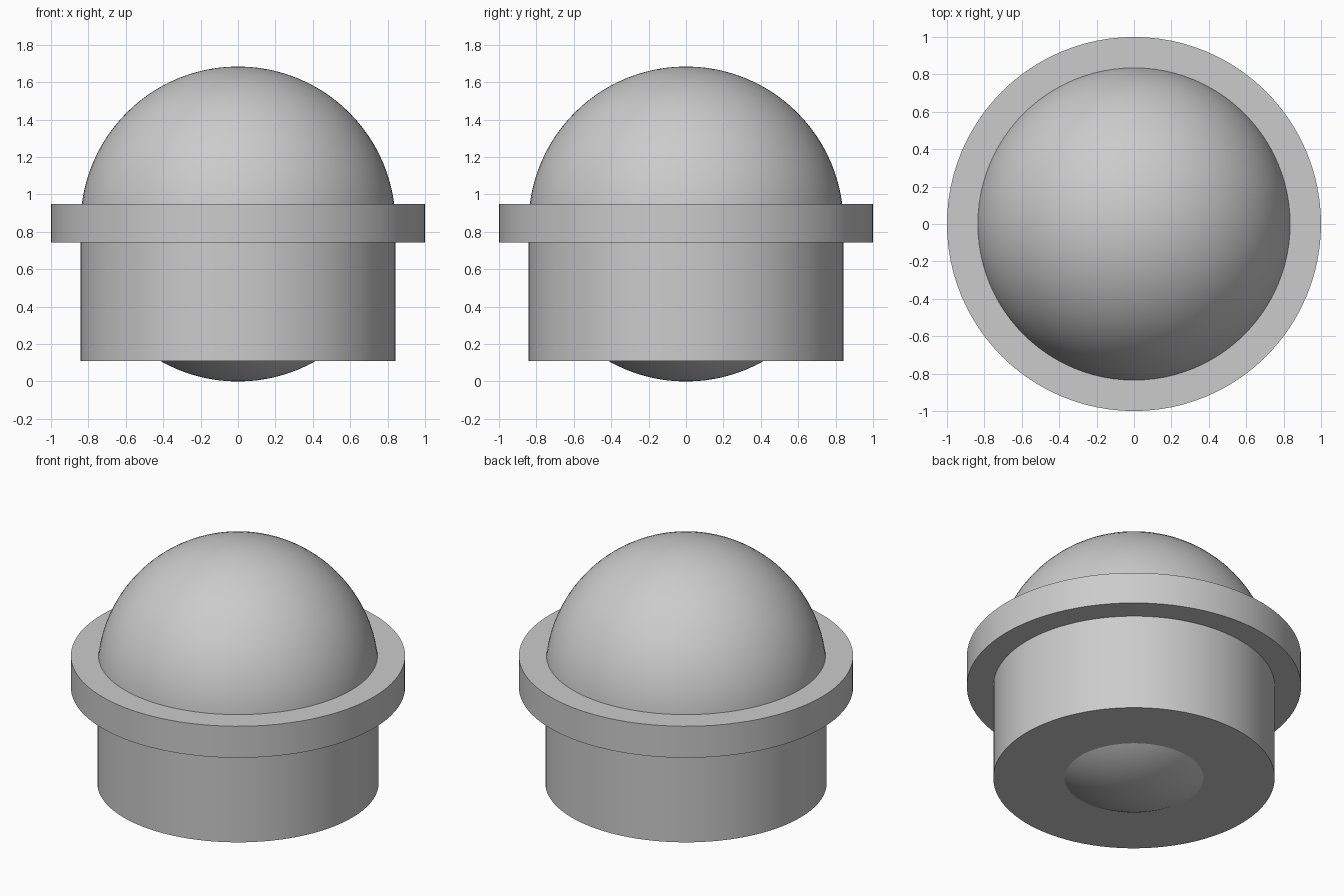
import bpy
import bmesh
import math

if "Cube" in bpy.data.objects:
    bpy.data.objects.remove(bpy.data.objects["Cube"])

SEGMENTS = 96

grey = bpy.data.materials.new("light_grey")
grey.diffuse_color = (0.6, 0.6, 0.6, 1.0)
grey.use_nodes = True
grey.node_tree.nodes["Principled BSDF"].inputs["Base Color"].default_value = grey.diffuse_color


def finish(name, bm):
    """Turn a bmesh into a smooth-shaded grey object with sharp rims."""
    bmesh.ops.recalc_face_normals(bm, faces=bm.faces)
    mesh = bpy.data.meshes.new(name)
    bm.to_mesh(mesh)
    bm.free()
    mesh.materials.append(grey)
    obj = bpy.data.objects.new(name, mesh)
    bpy.context.collection.objects.link(obj)
    bpy.ops.object.select_all(action='DESELECT')
    obj.select_set(True)
    bpy.context.view_layer.objects.active = obj
    bpy.ops.object.shade_smooth_by_angle(angle=math.radians(30))
    return obj


# Flanged housing: stepped profile (radius, height) spun around z
profile = [(0, 0.11), (0.842, 0.11), (0.842, 0.742),
           (1.0, 0.742), (1.0, 0.95), (0, 0.95)]
bm = bmesh.new()
verts = [bm.verts.new((r, 0, z)) for r, z in profile]
edges = [bm.edges.new(pair) for pair in zip(verts, verts[1:])]
bmesh.ops.spin(bm, geom=verts + edges, cent=(0, 0, 0), axis=(0, 0, 1),
               angle=math.tau, steps=SEGMENTS)
bmesh.ops.remove_doubles(bm, verts=bm.verts, dist=1e-4)
finish("flanged_housing", bm)

# Ball: dome above the flange, small cap showing below the housing
bm = bmesh.new()
bmesh.ops.create_uvsphere(bm, u_segments=SEGMENTS, v_segments=48, radius=0.842)
bmesh.ops.translate(bm, verts=bm.verts, vec=(0, 0, 0.842))
finish("ball", bm)
